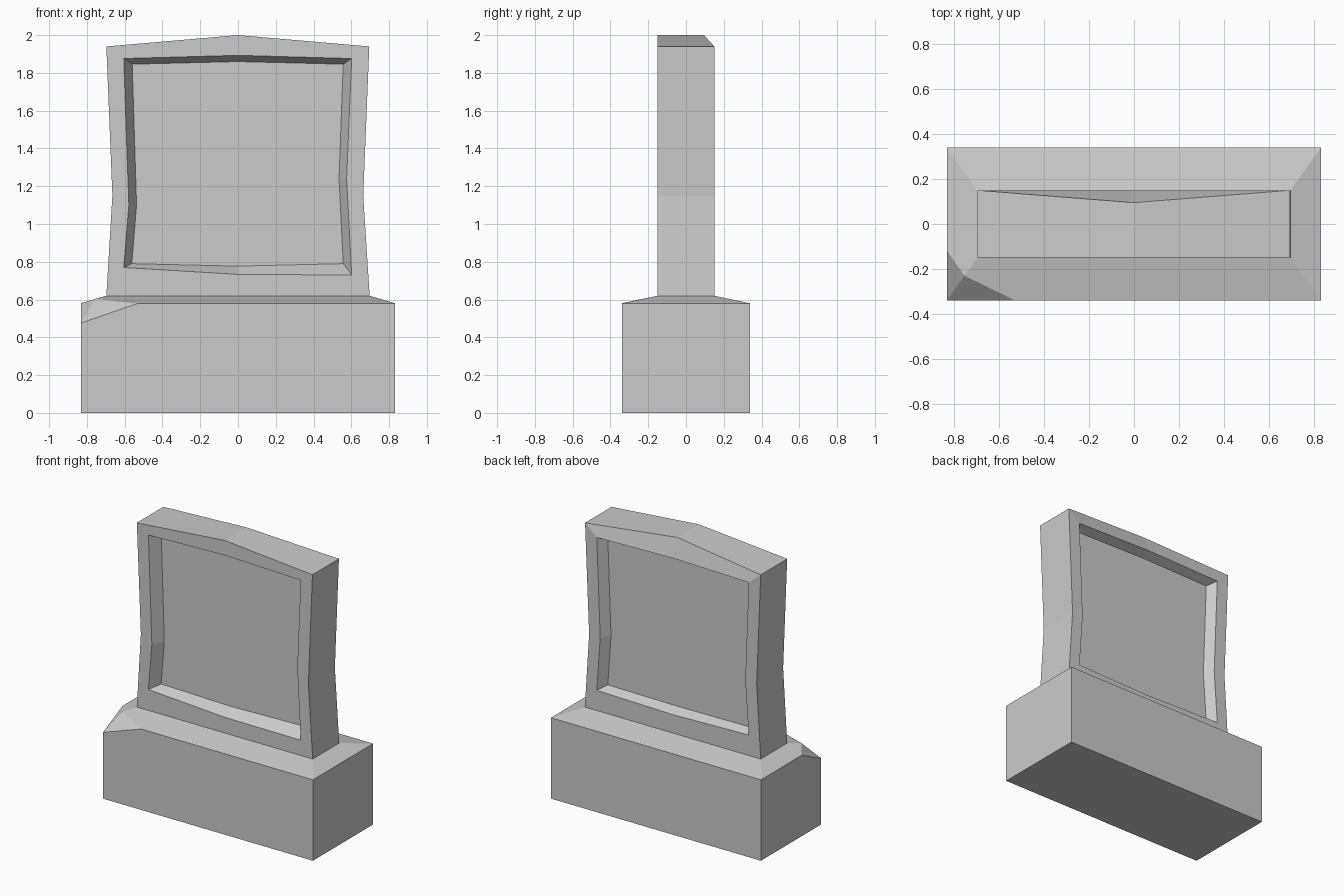
import bpy, bmesh


def make_object(name, verts, faces):
    mesh = bpy.data.meshes.new(name)
    bm = bmesh.new()
    vs = [bm.verts.new(v) for v in verts]
    for f in faces:
        bm.faces.new([vs[i] for i in f])
    bm.to_mesh(mesh)
    bm.free()
    obj = bpy.data.objects.new(name, mesh)
    bpy.context.collection.objects.link(obj)
    return obj


def rect(hx, hy, z):
    return [(-hx, -hy, z), (hx, -hy, z), (hx, hy, z), (-hx, hy, z)]


# Plinth with sloped shoulders and a chipped front-left corner
X, Y, Z = 0.832, 0.34, 0.58
chip = [(-0.53, -Y, Z), (-X, -0.12, Z), (-X, -Y, 0.475), (-0.755, -0.23, 0.604)]
verts = rect(X, Y, 0) + rect(X, Y, Z)[1:] + rect(0.697, 0.15, 0.62) + chip
# 0-3 bottom, 4-6 rim (FR, BR, BL), 7-10 top, 11-14 chip
faces = [(3, 2, 1, 0),
         (0, 1, 4, 11, 13), (1, 2, 5, 4), (2, 3, 6, 5), (3, 0, 13, 12, 6),
         (11, 4, 8, 7, 14), (4, 5, 9, 8), (5, 6, 10, 9), (6, 12, 14, 7, 10),
         (13, 11, 14), (13, 14, 12)]
make_object("plinth", verts, faces)

# Upright slab: 8-point outlines, anticlockwise from the bottom left
edge = [(-0.697, 0.62), (0, 0.62), (0.697, 0.62), (0.663, 1.15),
        (0.695, 1.94), (0, 2.0), (-0.697, 1.94), (-0.665, 1.15)]
front_open = [(-0.605, 0.77), (0, 0.733), (0.602, 0.73), (0.575, 1.24),
              (0.602, 1.876), (0, 1.893), (-0.605, 1.876), (-0.578, 1.1)]
front_panel = [(-0.562, 0.79), (0, 0.777), (0.557, 0.79), (0.535, 1.24),
               (0.557, 1.846), (0, 1.86), (-0.56, 1.846), (-0.537, 1.1)]
back_open = [(-0.602, 0.767), (0, 0.752), (0.602, 0.765), (0.575, 1.15),
             (0.602, 1.86), (0, 1.873), (-0.602, 1.86), (-0.575, 1.15)]
back_panel = [(-0.56, 0.79), (0, 0.785), (0.56, 0.79), (0.535, 1.15),
              (0.56, 1.835), (0, 1.845), (-0.56, 1.835), (-0.535, 1.15)]

loops = [(front_panel, -0.068), (front_open, -0.15), (edge, -0.15),
         (edge, 0.15), (back_open, 0.15), (back_panel, 0.085)]
verts = [(x, y, z) for pts, y in loops for x, z in pts]
verts[3 * 8 + 5] = (0, 0.095, 2.0)  # worn back of the peak

faces = [tuple(range(8)), tuple(reversed(range(40, 48)))]
for k in range(5):
    for i in range(8):
        if k == 2 and i < 2:
            continue  # underside sits on the plinth
        j = (i + 1) % 8
        a, b = k * 8, k * 8 + 8
        faces.append((a + i, b + i, b + j, a + j))
make_object("slab", verts, faces)
